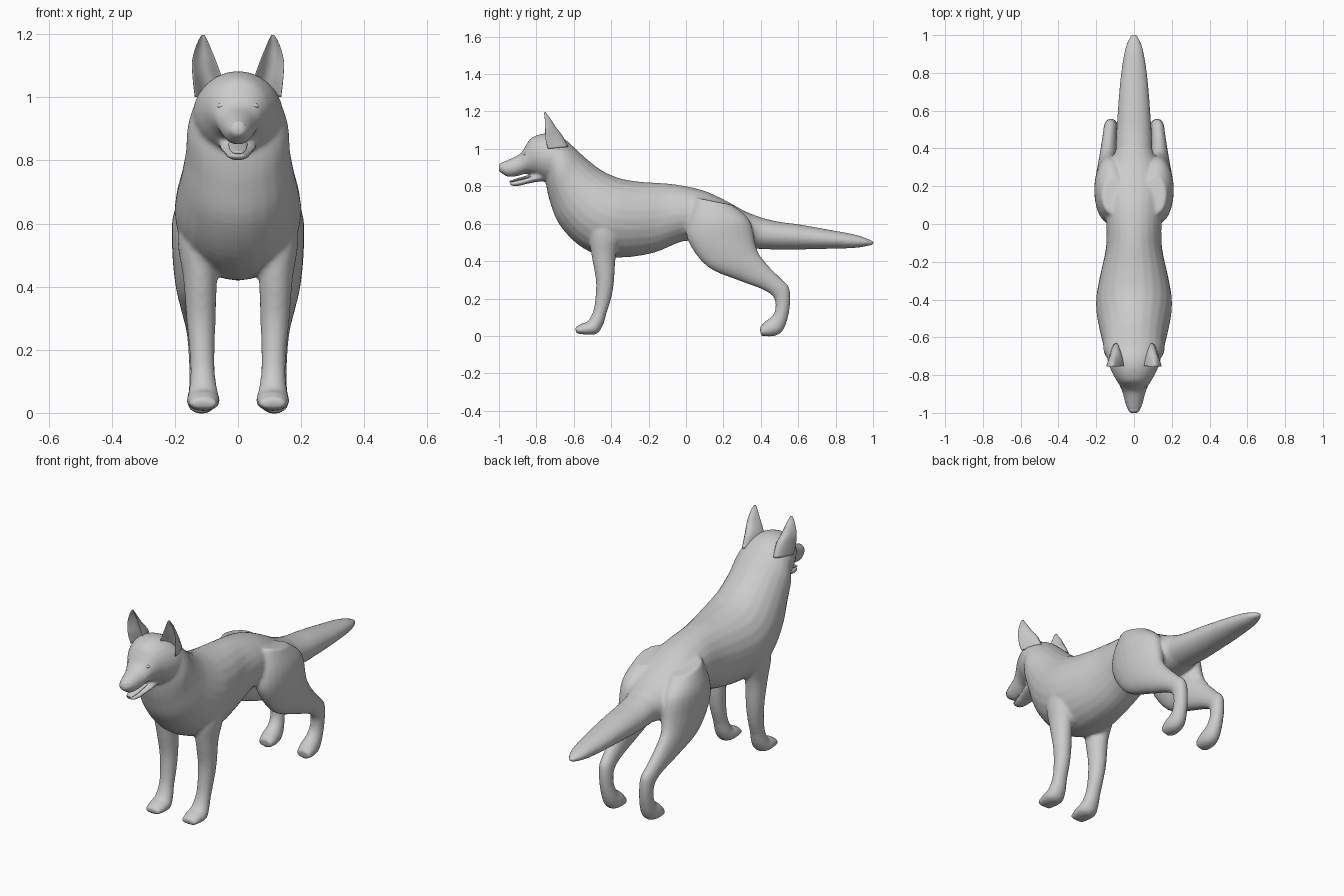
import bpy, bmesh, math
from mathutils import Vector


def spline(rows, steps):
    """Catmull-Rom interpolation between cross-section rows."""
    out = []
    n = len(rows)
    for i in range(n - 1):
        p0, p1 = rows[max(i - 1, 0)], rows[i]
        p2, p3 = rows[i + 1], rows[min(i + 2, n - 1)]
        for s in range(steps):
            t = s / steps
            out.append([0.5 * (2 * b + (c - a) * t + (2 * a - 5 * b + 4 * c - d) * t * t
                               + (3 * b - a - 3 * c + d) * t ** 3)
                        for a, b, c, d in zip(p0, p1, p2, p3)])
    return out + [list(rows[-1])]


def loft(name, rows, side=1, cup=False, sides=24, steps=4):
    """Rows: (y, z) of one edge, (y, z) of the other edge, centre x, half width."""
    bm = bmesh.new()
    rings = []
    for ya, za, yb, zb, cx, w in spline(rows, steps):
        mid = Vector((side * cx, (ya + yb) / 2, (za + zb) / 2))
        half = Vector((0, (ya - yb) / 2, (za - zb) / 2))
        ring = []
        for k in range(sides):
            ang = 2 * math.pi * k / sides
            a, b = math.cos(ang), math.sin(ang)
            if cup:
                a = 0.45 * a - 0.55 + 1.4 * b * b
            ring.append(bm.verts.new(mid + half * a + Vector((w * b, 0, 0))))
        rings.append(ring)
    for r, q in zip(rings, rings[1:]):
        for k in range(sides):
            j = (k + 1) % sides
            bm.faces.new((r[k], r[j], q[j], q[k]))
    bm.faces.new(rings[0])
    bm.faces.new(rings[-1])
    bmesh.ops.recalc_face_normals(bm, faces=bm.faces)
    mesh = bpy.data.meshes.new(name)
    bm.to_mesh(mesh)
    bm.free()
    mesh.shade_smooth()
    obj = bpy.data.objects.new(name, mesh)
    bpy.context.collection.objects.link(obj)
    return obj


def ball(name, loc, scale):
    bpy.ops.mesh.primitive_uv_sphere_add(segments=16, ring_count=10, radius=1, location=loc)
    obj = bpy.context.object
    obj.name = name
    obj.scale = scale
    obj.data.shade_smooth()
    return obj


def central(rows):
    """Sections on the centre line: insert x = 0."""
    return [(a, b, c, d, 0, w) for a, b, c, d, w in rows]


# Neck, chest, belly and rump
torso = central([
    (-0.73, 1.05, -0.78, 0.89, 0.09), (-0.67, 1.065, -0.755, 0.85, 0.135),
    (-0.60, 1.01, -0.745, 0.79, 0.16), (-0.53, 0.945, -0.725, 0.71, 0.165),
    (-0.45, 0.885, -0.68, 0.60, 0.18), (-0.38, 0.852, -0.58, 0.49, 0.197),
    (-0.32, 0.835, -0.46, 0.43, 0.20), (-0.22, 0.822, -0.33, 0.42, 0.18),
    (-0.10, 0.815, -0.17, 0.445, 0.15), (0.0, 0.80, -0.02, 0.505, 0.145),
    (0.10, 0.775, 0.08, 0.50, 0.15), (0.20, 0.73, 0.18, 0.48, 0.155),
    (0.32, 0.665, 0.28, 0.46, 0.13), (0.40, 0.635, 0.37, 0.465, 0.10)])

tail = central([
    (0.28, 0.665, 0.30, 0.47, 0.10), (0.475, 0.615, 0.47, 0.462, 0.094),
    (0.60, 0.597, 0.60, 0.462, 0.086), (0.77, 0.567, 0.77, 0.466, 0.072),
    (0.90, 0.543, 0.90, 0.47, 0.053), (0.965, 0.522, 0.965, 0.48, 0.035),
    (1.005, 0.506, 1.005, 0.488, 0.01)])

# Skull and muzzle
head = central([
    (-1.003, 0.91, -1.0, 0.88, 0.018), (-0.985, 0.926, -0.98, 0.866, 0.034),
    (-0.94, 0.947, -0.95, 0.85, 0.047), (-0.885, 0.975, -0.90, 0.855, 0.061),
    (-0.855, 1.02, -0.85, 0.868, 0.078), (-0.825, 1.06, -0.80, 0.855, 0.102),
    (-0.755, 1.083, -0.755, 0.83, 0.13), (-0.68, 1.07, -0.70, 0.82, 0.143),
    (-0.62, 1.02, -0.64, 0.85, 0.11)])

jaw = central([
    (-0.945, 0.822, -0.94, 0.805, 0.022), (-0.91, 0.829, -0.905, 0.80, 0.036),
    (-0.86, 0.842, -0.855, 0.812, 0.048), (-0.80, 0.865, -0.80, 0.823, 0.06),
    (-0.74, 0.88, -0.73, 0.83, 0.06)])

front_leg = [
    (-0.49, 0.72, -0.33, 0.68, 0.13, 0.05), (-0.52, 0.56, -0.35, 0.53, 0.125, 0.066),
    (-0.505, 0.43, -0.375, 0.43, 0.12, 0.054), (-0.482, 0.30, -0.385, 0.29, 0.117, 0.046),
    (-0.485, 0.20, -0.40, 0.20, 0.114, 0.04), (-0.497, 0.13, -0.425, 0.12, 0.112, 0.039),
    (-0.525, 0.078, -0.445, 0.055, 0.11, 0.046), (-0.555, 0.068, -0.485, 0.008, 0.11, 0.053),
    (-0.594, 0.045, -0.585, 0.012, 0.11, 0.042)]

hind_leg = [
    (0.05, 0.74, 0.25, 0.70, 0.11, 0.06), (0.01, 0.62, 0.34, 0.62, 0.125, 0.082),
    (0.01, 0.51, 0.37, 0.50, 0.13, 0.078), (0.115, 0.37, 0.39, 0.44, 0.138, 0.06),
    (0.285, 0.295, 0.445, 0.37, 0.135, 0.046), (0.41, 0.248, 0.51, 0.305, 0.13, 0.037),
    (0.47, 0.205, 0.553, 0.255, 0.125, 0.035), (0.477, 0.14, 0.555, 0.15, 0.12, 0.035),
    (0.455, 0.10, 0.525, 0.04, 0.115, 0.041), (0.425, 0.08, 0.475, 0.0, 0.115, 0.047),
    (0.395, 0.045, 0.40, 0.0, 0.115, 0.04)]

ear = [
    (-0.745, 1.00, -0.63, 1.01, 0.095, 0.042), (-0.757, 1.05, -0.66, 1.07, 0.096, 0.047),
    (-0.757, 1.11, -0.695, 1.115, 0.107, 0.039), (-0.757, 1.155, -0.72, 1.155, 0.111, 0.025),
    (-0.759, 1.185, -0.742, 1.185, 0.111, 0.012), (-0.757, 1.198, -0.751, 1.198, 0.11, 0.004)]

parts = [loft("body", torso), loft("tail", tail), loft("head", head), loft("jaw", jaw)]
for side, label in ((1, "left"), (-1, "right")):
    parts.append(loft(label + "_front_leg", front_leg, side))
    parts.append(loft(label + "_hind_leg", hind_leg, side))
    loft(label + "_ear", ear, side, cup=True)
    ball(label + "_eye", (side * 0.05, -0.857, 0.972), (0.017, 0.014, 0.01))

# Melt trunk, limbs and head into one smooth skin
bpy.ops.object.select_all(action='DESELECT')
for p in parts:
    p.select_set(True)
bpy.context.view_layer.objects.active = parts[0]
bpy.ops.object.join()
body = bpy.context.object
remesh = body.modifiers.new("skin", 'REMESH')
remesh.mode = 'VOXEL'
remesh.voxel_size = 0.009
remesh.use_smooth_shade = True
smooth = body.modifiers.new("blend", 'SMOOTH')
smooth.factor = 0.5
smooth.iterations = 5

# Nose pad and tongue
ball("nose", (0, -0.982, 0.907), (0.027, 0.018, 0.02))
loft("tongue", central([
    (-0.945, 0.828, -0.945, 0.82, 0.016), (-0.91, 0.84, -0.91, 0.828, 0.026),
    (-0.85, 0.858, -0.85, 0.84, 0.03), (-0.79, 0.87, -0.79, 0.85, 0.03)]))
